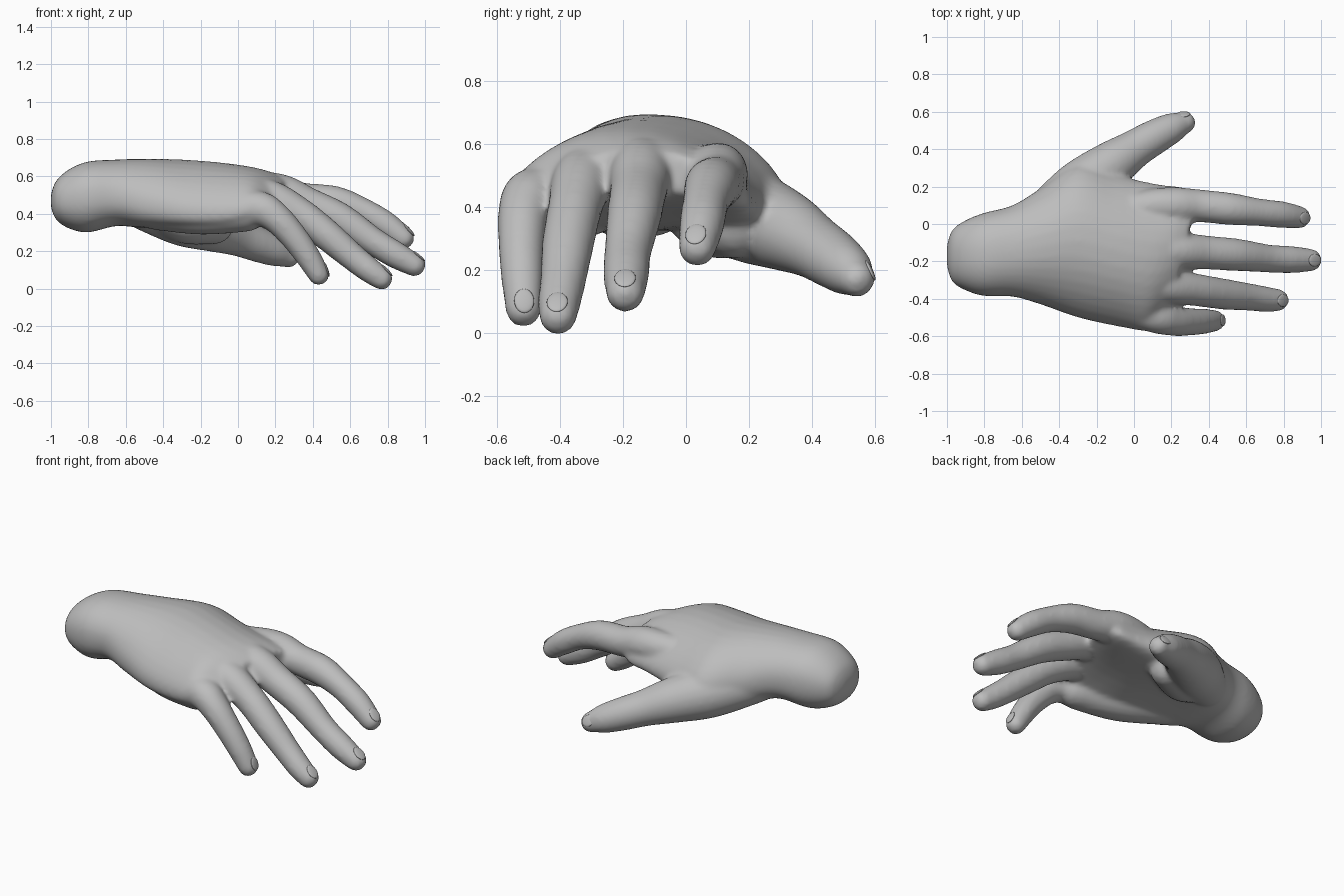
import bpy, bmesh, math
from mathutils import Vector, Matrix

if "Cube" in bpy.data.objects:
    bpy.data.objects.remove(bpy.data.objects["Cube"])

skin = bpy.data.materials.new("plain_grey")
skin.diffuse_color = (0.51, 0.51, 0.51, 1)
skin.use_nodes = True
skin.node_tree.nodes["Principled BSDF"].inputs["Base Color"].default_value = skin.diffuse_color


def spline(pts, n=5):
    """Catmull-Rom samples through tuples of any length."""
    out = []
    for i in range(len(pts) - 1):
        a, b = pts[max(i - 1, 0)], pts[i]
        c, d = pts[i + 1], pts[min(i + 2, len(pts) - 1)]
        for k in range(n):
            t = k / n
            out.append(tuple(
                0.5 * (2 * q + (r - p) * t + (2 * p - 5 * q + 4 * r - s) * t * t
                       + (3 * q - p - 3 * r + s) * t ** 3)
                for p, q, r, s in zip(a, b, c, d)))
    out.append(tuple(pts[-1]))
    return out


def loft(bm, rings):
    """Closed skin over a row of equal rings."""
    loops = [[bm.verts.new(p) for p in ring] for ring in rings]
    m = len(loops[0])
    for a, b in zip(loops, loops[1:]):
        for j in range(m):
            k = (j + 1) % m
            bm.faces.new((a[j], a[k], b[k], b[j]))
    bm.faces.new(loops[0][::-1])
    bm.faces.new(loops[-1])


def tube(bm, path):
    """Tapered tube with blunt round ends; path rows are x, y, z, radius."""
    pts = spline(path)
    rows = []
    for i, p in enumerate(pts):
        a, b = pts[max(i - 1, 0)], pts[min(i + 1, len(pts) - 1)]
        rows.append((Vector(p[:3]), (Vector(b[:3]) - Vector(a[:3])).normalized(), p[3]))
    (c0, d0, r0), (c1, d1, r1) = rows[0], rows[-1]
    for deg in (25, 50, 70, 85):
        w = math.radians(deg)
        out, size = math.sin(w), math.cos(w) ** 0.8
        rows.insert(0, (c0 - d0 * r0 * out, d0, r0 * size))
        rows.append((c1 + d1 * r1 * out, d1, r1 * size))
    rings = []
    for c, d, r in rows:
        side = Vector((0, 0, 1)).cross(d).normalized()
        up = d.cross(side)
        rings.append([c + r * (side * math.cos(t) + up * math.sin(t))
                      for t in (math.tau * j / 20 for j in range(20))])
    loft(bm, rings)


# Palm and wrist sections: x, y min, y max, z bottom, z top, droop of the edges
palm = [
    (-1.0, -0.23, -0.11, 0.43, 0.51, 0),
    (-0.97, -0.31, -0.03, 0.365, 0.58, 0),
    (-0.90, -0.355, 0.02, 0.32, 0.64, 0),
    (-0.80, -0.385, 0.06, 0.30, 0.68, 0),
    (-0.65, -0.388, 0.10, 0.335, 0.69, 0.02),
    (-0.50, -0.43, 0.19, 0.325, 0.695, 0.06),
    (-0.30, -0.5, 0.32, 0.335, 0.69, 0.10),
    (-0.10, -0.545, 0.27, 0.35, 0.675, 0.11),
    (0.08, -0.572, 0.215, 0.385, 0.65, 0.10),
    (0.19, -0.54, 0.195, 0.415, 0.62, 0.09),
    (0.27, -0.43, 0.14, 0.45, 0.58, 0.06),
]

# Digit centre lines with radii
digits = {
    "index": [(-0.15, 0.05, 0.50, 0.075), (0.08, 0.095, 0.51, 0.09), (0.22, 0.1, 0.505, 0.097),
              (0.35, 0.097, 0.478, 0.088), (0.52, 0.08, 0.463, 0.086), (0.67, 0.062, 0.41, 0.074),
              (0.79, 0.05, 0.342, 0.072), (0.882, 0.036, 0.272, 0.061)],
    "middle": [(-0.05, -0.12, 0.53, 0.08), (0.2, -0.14, 0.52, 0.1), (0.38, -0.152, 0.448, 0.091),
               (0.55, -0.165, 0.37, 0.087), (0.72, -0.185, 0.255, 0.075), (0.84, -0.19, 0.182, 0.073),
               (0.94, -0.193, 0.127, 0.062)],
    "ring": [(-0.05, -0.28, 0.50, 0.08), (0.15, -0.325, 0.49, 0.097), (0.33, -0.352, 0.40, 0.087),
             (0.48, -0.375, 0.283, 0.083), (0.61, -0.39, 0.172, 0.074), (0.7, -0.402, 0.101, 0.069),
             (0.765, -0.407, 0.055, 0.061)],
    "little": [(-0.1, -0.43, 0.43, 0.08), (0.1, -0.485, 0.43, 0.095), (0.2, -0.515, 0.382, 0.083),
               (0.3, -0.523, 0.275, 0.074), (0.38, -0.52, 0.163, 0.067), (0.43, -0.517, 0.077, 0.058)],
    "thumb": [(-0.5, 0.03, 0.43, 0.12), (-0.3, 0.185, 0.375, 0.147), (-0.13, 0.31, 0.325, 0.13),
              (0.005, 0.402, 0.275, 0.104), (0.11, 0.465, 0.235, 0.095), (0.205, 0.514, 0.198, 0.082),
              (0.268, 0.541, 0.172, 0.06)],
}
# Muscle pads below the thumb and at the heel of the hand
pads = [
    [(-0.42, 0.02, 0.43, 0.12), (-0.28, 0.09, 0.375, 0.135), (-0.14, 0.15, 0.35, 0.115)],
    [(-0.45, -0.29, 0.425, 0.11), (-0.2, -0.38, 0.41, 0.122), (0.04, -0.45, 0.415, 0.112)],
]


def power(v, e):
    return math.copysign(abs(v) ** e, v)


# Hand: palm and digits fused into one smooth skin
bm = bmesh.new()
rings = []
for x, y0, y1, z0, z1, droop in spline(palm):
    shear = 0.23 * min(max(x / 0.2, 0), 1)
    ring = []
    for j in range(36):
        t = math.tau * j / 36
        u, v = power(math.cos(t), 0.9), power(math.sin(t), 0.9)
        y = (y0 + y1) / 2 + u * (y1 - y0) / 2
        ring.append((x + shear * (y + 0.15), y,
                     (z0 + z1) / 2 + v * (z1 - z0) / 2 - droop * u * u))
    rings.append(ring)
loft(bm, rings)
for path in [*digits.values(), *pads]:
    tube(bm, path)
bmesh.ops.recalc_face_normals(bm, faces=bm.faces)
mesh = bpy.data.meshes.new("hand")
bm.to_mesh(mesh)
bm.free()
mesh.materials.append(skin)
hand = bpy.data.objects.new("hand", mesh)
bpy.context.collection.objects.link(hand)
remesh = hand.modifiers.new("fuse", 'REMESH')
remesh.mode = 'VOXEL'
remesh.voxel_size = 0.013
remesh.use_smooth_shade = True
smooth = hand.modifiers.new("soften", 'SMOOTH')
smooth.factor = 0.5
smooth.iterations = 12
bpy.context.view_layer.objects.active = hand
hand.select_set(True)
for name in ("fuse", "soften"):
    bpy.ops.object.modifier_apply(modifier=name)

# Nails: thin rounded plates on the back of each fingertip
for name, path in digits.items():
    end, prev = Vector(path[-1][:3]), Vector(path[-2][:3])
    r = path[-1][3]
    d = (end - prev).normalized()
    hint = Vector((-0.5, 0.6, 0.6)) if name == "thumb" else Vector((0, 0, 1))
    up = (hint - d * hint.dot(d)).normalized()
    d = (d - up * 0.2).normalized()
    up = (up - d * up.dot(d)).normalized()
    side = up.cross(d)
    frame = Matrix((d, side, up)).transposed().to_4x4()
    frame.translation = end - d * r * 0.15 + up * r * 0.86
    bm = bmesh.new()
    bmesh.ops.create_uvsphere(bm, u_segments=20, v_segments=10, radius=1)
    bmesh.ops.scale(bm, vec=(r * 0.7, r * 0.55, 0.008), verts=bm.verts)
    bmesh.ops.transform(bm, matrix=frame, verts=bm.verts)
    for f in bm.faces:
        f.smooth = True
    nail_mesh = bpy.data.meshes.new(name + "_nail")
    bm.to_mesh(nail_mesh)
    bm.free()
    nail_mesh.materials.append(skin)
    bpy.context.collection.objects.link(bpy.data.objects.new(name + "_nail", nail_mesh))
